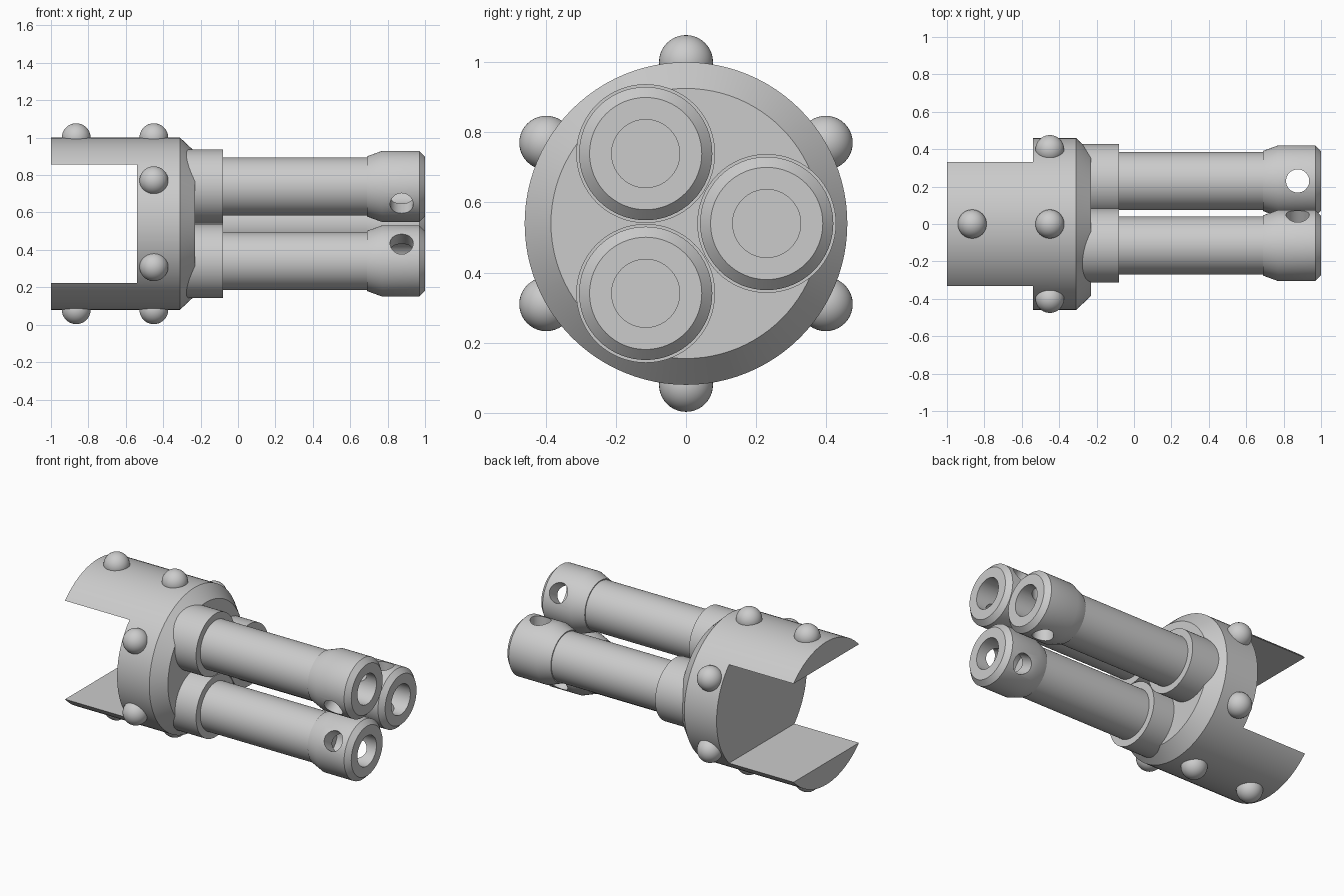
import bpy, bmesh
from math import sin, cos, pi, radians
from mathutils import Vector

if "Cube" in bpy.data.objects:
    bpy.data.objects.remove(bpy.data.objects["Cube"])

AXIS_Z = 0.54      # height of the main axis
BODY_R = 0.46


def smooth(obj):
    bpy.ops.object.select_all(action='DESELECT')
    obj.select_set(True)
    bpy.context.view_layer.objects.active = obj
    bpy.ops.object.shade_smooth_by_angle(angle=radians(25))


def lathe_x(name, profile, y, z, sides):
    """Revolve (x, radius) points about an axis parallel to x."""
    bm = bmesh.new()
    rings = []
    for x, r in profile:
        if r == 0:
            rings.append([bm.verts.new((x, y, z))] * sides)
        else:
            rings.append([bm.verts.new((x, y + r * cos(2 * pi * i / sides),
                                        z + r * sin(2 * pi * i / sides)))
                          for i in range(sides)])
    for a, b in zip(rings, rings[1:]):
        for i in range(sides):
            j = (i + 1) % sides
            bm.faces.new(dict.fromkeys((a[i], a[j], b[j], b[i])))
    bmesh.ops.recalc_face_normals(bm, faces=bm.faces)
    mesh = bpy.data.meshes.new(name)
    bm.to_mesh(mesh)
    bm.free()
    obj = bpy.data.objects.new(name, mesh)
    bpy.context.collection.objects.link(obj)
    return obj


def cut(obj, cutter):
    cutter.hide_render = True
    mod = obj.modifiers.new("cut", 'BOOLEAN')
    mod.operation = 'DIFFERENCE'
    mod.solver = 'EXACT'
    mod.object = cutter
    bpy.context.view_layer.objects.active = obj
    bpy.ops.object.modifier_apply(modifier=mod.name)
    bpy.data.objects.remove(cutter)


# Housing: chamfered cylinder with a wide slot through the rear
housing = lathe_x("housing", [(-1, 0), (-1, BODY_R), (-0.31, BODY_R),
                              (-0.23, 0.385), (-0.23, 0)], 0, AXIS_Z, 96)
bpy.ops.mesh.primitive_cube_add(size=1, location=(-0.84, 0, AXIS_Z))
slot = bpy.context.object
slot.scale = (0.6, 2, 0.635)
cut(housing, slot)
smooth(housing)

# Three barrels: sleeve, tube, flared muzzle with bore and tangential vent
BARREL = [(-0.32, 0), (-0.32, 0.198), (-0.08, 0.198), (-0.08, 0.155),
          (0.69, 0.155), (0.69, 0.161), (0.77, 0.19), (0.97, 0.19),
          (1, 0.16), (1, 0.097), (0.72, 0.097), (0.72, 0)]
for k in range(3):
    a = radians(120 * k)
    y, z = 0.23 * cos(a), AXIS_Z + 0.23 * sin(a)
    barrel = lathe_x(f"barrel_{k + 1}", BARREL, y, z, 64)
    tangent = Vector((0, -sin(a), cos(a)))
    bpy.ops.mesh.primitive_cylinder_add(
        vertices=40, radius=0.062, depth=0.6, location=(0.875, y, z),
        rotation=tangent.to_track_quat('Z', 'Y').to_euler())
    cut(barrel, bpy.context.object)
    smooth(barrel)

# Rivets: ring of six round the housing, plus one on each rear arm
rivets = [(-0.45, 30 + 60 * k) for k in range(6)] + [(-0.865, 90), (-0.865, 270)]
for n, (x, deg) in enumerate(rivets):
    a = radians(deg)
    bpy.ops.mesh.primitive_uv_sphere_add(
        segments=40, ring_count=20, radius=0.077,
        location=(x, BODY_R * cos(a), AXIS_Z + BODY_R * sin(a)))
    rivet = bpy.context.object
    rivet.name = f"rivet_{n + 1}"
    smooth(rivet)
